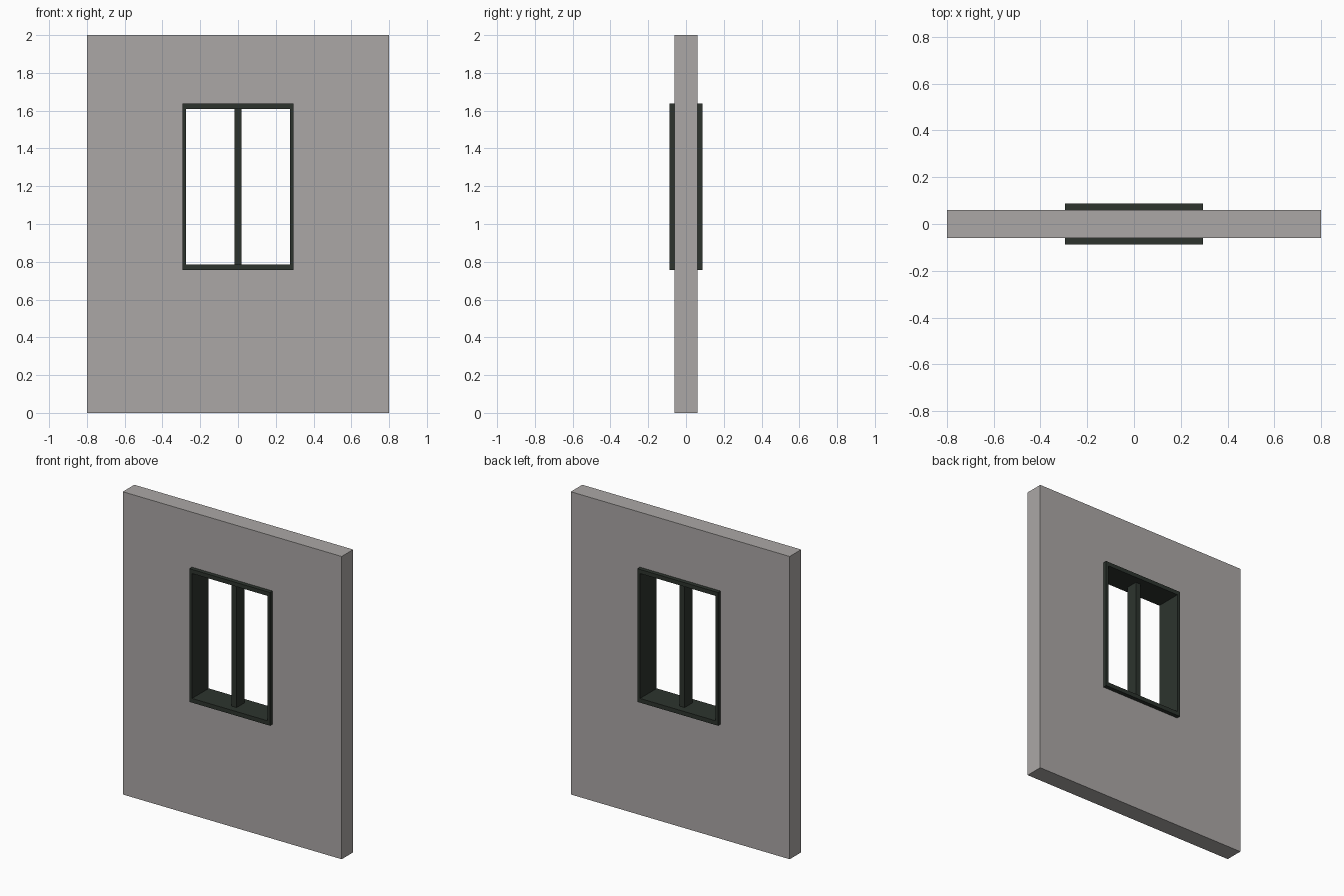
import bpy
import bmesh

if "Cube" in bpy.data.objects:
    bpy.data.objects.remove(bpy.data.objects["Cube"])


def material(name, rgb):
    m = bpy.data.materials.new(name)
    m.diffuse_color = (*rgb, 1)
    m.use_nodes = True
    m.node_tree.nodes["Principled BSDF"].inputs["Base Color"].default_value = m.diffuse_color
    return m


def finish(name, bm, mat):
    bmesh.ops.recalc_face_normals(bm, faces=bm.faces)
    mesh = bpy.data.meshes.new(name)
    bm.to_mesh(mesh)
    bm.free()
    mesh.materials.append(mat)
    obj = bpy.data.objects.new(name, mesh)
    bpy.context.collection.objects.link(obj)
    return obj


def ring(name, outer, inner, depth, mat):
    """Rectangular slab with a rectangular opening; rects are x0, x1, z0, z1."""
    bm = bmesh.new()

    def loop(rect, y):
        x0, x1, z0, z1 = rect
        return [bm.verts.new((x, y, z)) for x, z in
                ((x0, z0), (x1, z0), (x1, z1), (x0, z1))]

    h = depth / 2
    loops = [loop(outer, -h), loop(inner, -h), loop(inner, h), loop(outer, h)]
    for a, b in zip(loops, loops[1:] + loops[:1]):
        for i in range(4):
            j = (i + 1) % 4
            bm.faces.new((a[i], a[j], b[j], b[i]))
    return finish(name, bm, mat)


def box(name, centre, size, mat):
    bm = bmesh.new()
    bmesh.ops.create_cube(bm, size=1)
    bmesh.ops.scale(bm, vec=size, verts=bm.verts)
    obj = finish(name, bm, mat)
    obj.location = centre
    return obj


plaster = material("warm_grey_plaster", (0.41, 0.39, 0.383))
paint = material("dark_green_paint", (0.026, 0.034, 0.027))

FRAME = (-0.295, 0.295, 0.757, 1.637)
OPENING = (-0.275, 0.275, 0.785, 1.61)

# Wall panel with the window hole
ring("wall", (-0.8, 0.8, 0, 2), FRAME, 0.12, plaster)

# Window frame, proud of the wall on both sides
ring("window_frame", FRAME, OPENING, 0.174, paint)

# Central upright bar
z0, z1 = OPENING[2:]
box("mullion", (0, 0, (z0 + z1) / 2), (0.036, 0.08, z1 - z0), paint)
